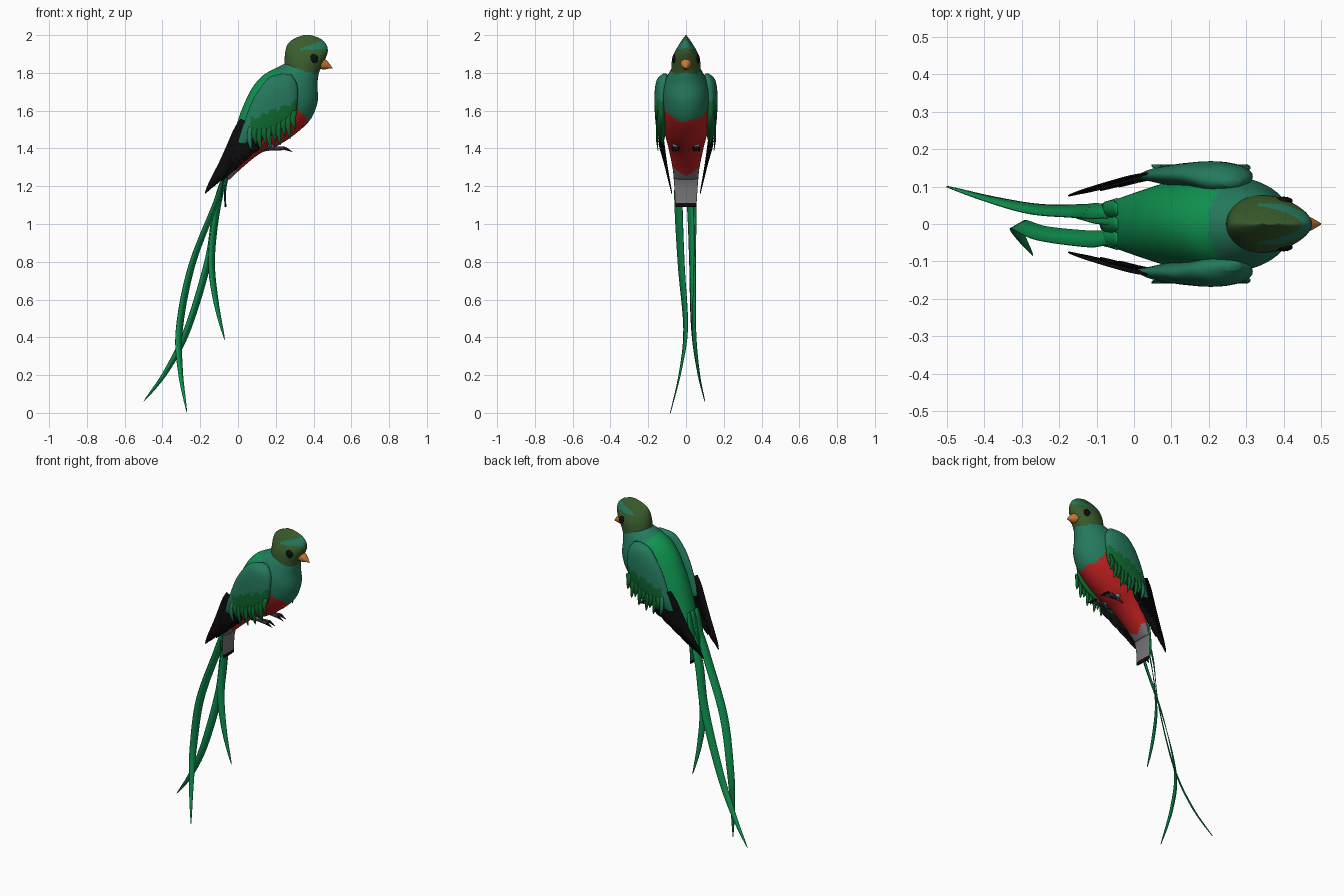
import bpy, bmesh, math
from mathutils import Vector

if "Cube" in bpy.data.objects:
    bpy.data.objects.remove(bpy.data.objects["Cube"])

COLS = {
    "bright green": (.005, .29, .08), "teal green": (.018, .19, .11),
    "leaf green": (.005, .14, .03), "olive green": (.04, .105, .025),
    "belly red": (.52, .014, .014), "tail grey": (.18, .18, .19),
    "feather black": (.004, .0035, .0035), "beak orange": (.6, .2, .035),
    "foot dark grey": (.03, .03, .035),
}
NAMES = list(COLS)
MATS = []
for n, c in COLS.items():
    m = bpy.data.materials.new(n)
    m.diffuse_color = (*c, 1)
    m.use_nodes = True
    m.node_tree.nodes["Principled BSDF"].inputs["Base Color"].default_value = m.diffuse_color
    MATS.append(m)
GREEN, TEAL, LEAF, OLIVE, RED, GREY, BLACK, ORANGE, FOOT = range(9)


def spline(rows, steps):
    """Catmull-Rom interpolation of rows of numbers."""
    out = []
    for i in range(len(rows) - 1):
        p = [rows[max(0, min(len(rows) - 1, i + k))] for k in (-1, 0, 1, 2)]
        for s in range(steps):
            t = s / steps
            out.append([.5 * (2 * b + (c - a) * t + (2 * a - 5 * b + 4 * c - d) * t * t
                              + (3 * b - a - 3 * c + d) * t ** 3) for a, b, c, d in zip(*p)])
    out.append(list(rows[-1]))
    return out


def finish(bm, name):
    bmesh.ops.recalc_face_normals(bm, faces=bm.faces)
    me = bpy.data.meshes.new(name)
    bm.to_mesh(me)
    bm.free()
    for m in MATS:
        me.materials.append(m)
    ob = bpy.data.objects.new(name, me)
    bpy.context.collection.objects.link(ob)
    me.shade_smooth()
    return ob


def loft(name, rows, color, steps=6, seg=48, side=1):
    """Rows: back x, back z, front x, front z, centre y, half width."""
    bm = bmesh.new()
    rings = []
    for bx, bz, fx, fz, yc, hy in spline(rows, steps):
        ring = []
        for k in range(seg):
            a = 2 * math.pi * k / seg
            u = .5 + .5 * math.cos(a)
            ring.append(bm.verts.new((bx + (fx - bx) * u, side * (yc + hy * math.sin(a)),
                                      bz + (fz - bz) * u)))
        rings.append(ring)
    for r0, r1 in zip(rings, rings[1:]):
        for k in range(seg):
            j = (k + 1) % seg
            f = bm.faces.new((r0[k], r0[j], r1[j], r1[k]))
            f.material_index = color(f.calc_center_median(), math.cos(2 * math.pi * (k + .5) / seg))
    for ring in (rings[0], rings[-1]):
        f = bm.faces.new(ring)
        f.material_index = color(f.calc_center_median(), 0)
    return finish(bm, name)


def feather(name, path, width, dirs, mat, steps=8, root=.6, side=1):
    """Thin pointed blade along a path; dirs = width direction at root and tip."""
    bm = bmesh.new()
    pts = spline(path, steps)
    d0, d1 = Vector(dirs[0]), Vector(dirs[1])
    prev = None
    for i, p in enumerate(pts):
        t = i / (len(pts) - 1)
        w = width / 2 * min(1, root + 2.5 * t) * max(.02, 1 - t ** 3.5)
        d = d0.lerp(d1, t).normalized() * w
        row = []
        for q in (Vector(p) - d, Vector(p) + d):
            row.append(bm.verts.new((q.x, side * q.y, q.z)))
        if prev:
            bm.faces.new((prev[0], prev[1], row[1], row[0])).material_index = mat
        prev = row
    ob = finish(bm, name)
    mod = ob.modifiers.new("thickness", "SOLIDIFY")
    mod.thickness, mod.offset = .004, 0
    return ob


def rod(name, p, q, r0, r1, mat, seg=12):
    """Tapered rod between two points."""
    p, q = Vector(p), Vector(q)
    bm = bmesh.new()
    bmesh.ops.create_cone(bm, cap_ends=True, segments=seg, radius1=r0, radius2=r1, depth=(q - p).length)
    rot = (q - p).to_track_quat('Z', 'Y').to_matrix().to_4x4()
    rot.translation = (p + q) / 2
    bm.transform(rot)
    for f in bm.faces:
        f.material_index = mat
    return finish(bm, name)


# Body: green back, teal breast, red belly, grey vent
def body_color(c, u):
    d = c.z + 1.1 * c.x
    if u < -.15:
        return TEAL if d > 2.04 else GREEN
    if d > 1.955 + .012 * math.sin(c.y * 60):
        return TEAL
    return GREY if c.z < 1.25 + .7 * abs(c.y) else RED


loft("body", [
    (.25, 1.85, .43, 1.81, 0, .07), (.20, 1.825, .42, 1.74, 0, .097),
    (.13, 1.785, .422, 1.65, 0, .122), (.075, 1.72, .388, 1.56, 0, .13),
    (.03, 1.63, .32, 1.49, 0, .125), (0, 1.55, .22, 1.42, 0, .113),
    (-.03, 1.45, .12, 1.375, 0, .095), (-.055, 1.35, .03, 1.305, 0, .077),
    (-.075, 1.25, -.045, 1.235, 0, .062)], body_color, steps=8, seg=64)

# Tail: thin slab, grey underneath, green above, black end
loft("tail", [
    (-.06, 1.30, -.03, 1.29, 0, .07), (-.073, 1.2, -.06, 1.2, 0, .062),
    (-.072, 1.09, -.062, 1.09, 0, .055)],
    lambda c, u: BLACK if c.z < 1.107 else GREY if u > -.2 else GREEN, steps=8)


# Head with narrow crest and a teal patch above the eye
def head_color(c, u):
    if c.z < 1.835 - .25 * (c.x - .25):
        return TEAL
    on = c.x > .33 and abs(c.z - 1.925 - .22 * (c.x - .34)) < .006 + .14 * (c.x - .33)
    return TEAL if on else OLIVE


loft("head", [
    (.26, 1.75, .41, 1.75, 0, .08), (.247, 1.82, .432, 1.81, 0, .078),
    (.247, 1.87, .46, 1.87, 0, .074), (.25, 1.91, .475, 1.91, 0, .06),
    (.262, 1.95, .468, 1.95, 0, .037), (.295, 1.98, .435, 1.982, 0, .016),
    (.345, 2.0, .385, 2.0, 0, .002)], head_color, steps=8, seg=64)

# Beak
loft("beak", [
    (.43, 1.885, .43, 1.825, 0, .034), (.462, 1.872, .452, 1.818, 0, .025),
    (.485, 1.848, .48, 1.822, 0, .012), (.5, 1.826, .498, 1.822, 0, .002)],
    lambda c, u: ORANGE, seg=24)


# Wing cover: teal shoulder with scalloped leaf green lower patch
def wing_color(c, u):
    edge = 1.555 + .4 * (c.x - .07) + .012 * math.sin(c.x * 110)
    return LEAF if c.x > .065 and c.z < edge else TEAL


for s, tag in ((1, "left"), (-1, "right")):
    loft(tag + "_wing", [
        (.235, 1.797, .285, 1.79, .112, .012), (.165, 1.775, .313, 1.74, .122, .034),
        (.11, 1.71, .316, 1.66, .13, .037), (.07, 1.64, .302, 1.57, .13, .036),
        (.04, 1.56, .25, 1.51, .13, .031), (.02, 1.50, .17, 1.465, .13, .022),
        (0, 1.43, .06, 1.42, .125, .006)], wing_color, steps=8, side=s)

    # Fringe of pointed feathers under the wing
    for i in range(10):
        t = i / 9
        x, z = .30 - .23 * t, 1.60 - .08 * t
        ln = (.10, .13)[i % 2] + .03 * math.sin(math.pi * t)
        feather(f"{tag}_fringe_feather_{i + 1}",
                [(x, .148, z), (x - .01, .157, z - ln * .5), (x + .002, .148, z - ln)],
                .03, [(1, 0, 0), (1, 0, 0)], TEAL if i > 8 else LEAF, steps=4, side=s)

    # Black flight feathers
    tips = [(-.175, .075, 1.16), (-.14, .082, 1.19), (-.09, .09, 1.225),
            (-.04, .1, 1.27), (.01, .112, 1.32), (.06, .125, 1.37)]
    for i, tip in enumerate(tips):
        start = Vector((.03 + .015 * i, .134 + .002 * i, 1.55 - .012 * i))
        end = Vector(tip)
        mid = start.lerp(end, .55) + Vector((.012, .004, -.01))
        feather(f"{tag}_flight_feather_{i + 1}", [start, mid, end], .06,
                [(.9, .05, -.4), (.9, .05, -.4)], BLACK, side=s)

    # Eye
    bm = bmesh.new()
    bmesh.ops.create_uvsphere(bm, u_segments=20, v_segments=12, radius=.024)
    for v in bm.verts:
        v.co = Vector((.4 + v.co.x, s * .061 + v.co.y * .5, 1.875 + v.co.z))
    for f in bm.faces:
        f.material_index = BLACK
    finish(bm, tag + "_eye")

    # Leg and toes
    y = s * .055
    rod(tag + "_leg", (.15, y, 1.44), (.185, y, 1.40), .02, .014, GREY)
    for i, dy in enumerate((-.014, .014)):
        rod(f"{tag}_toe_{i + 1}", (.18, y, 1.40), (.25, y + dy, 1.40), .011, .009, FOOT)
        rod(f"{tag}_claw_{i + 1}", (.25, y + dy, 1.40), (.288, y + dy, 1.382), .009, .001, BLACK)
    rod(tag + "_back_toe", (.18, y, 1.40), (.13, y, 1.385), .01, .002, FOOT)

# Long trailing plumes
feather("plume_right", [(-.05, -.035, 1.32), (-.115, -.04, 1.12), (-.245, -.025, .78),
                        (-.31, -.002, .45), (-.305, -.03, .22), (-.27, -.083, 0)],
        .05, [(.35, .9, 0), (1, .15, .05)], GREEN)
feather("plume_left", [(-.05, .03, 1.32), (-.115, .035, 1.1), (-.155, .035, .82),
                       (-.265, .04, .45), (-.38, .065, .22), (-.5, .1, .06)],
        .05, [(.5, .8, 0), (.75, .3, -.45)], GREEN)
feather("plume_short", [(-.06, .01, 1.3), (-.115, .025, 1.05), (-.14, .03, .8),
                        (-.115, .03, .58), (-.07, .035, .385)],
        .045, [(.5, .8, 0), (1, .25, 0)], GREEN)
# Short covert plumes over the tail root
for i, y in enumerate((-.04, 0, .04)):
    feather(f"tail_covert_{i + 1}", [(-.045, y, 1.4), (-.075, y, 1.25), (-.09, y * .9, 1.12)],
            .045, [(0, 1, 0), (.1, 1, 0)], GREEN)
